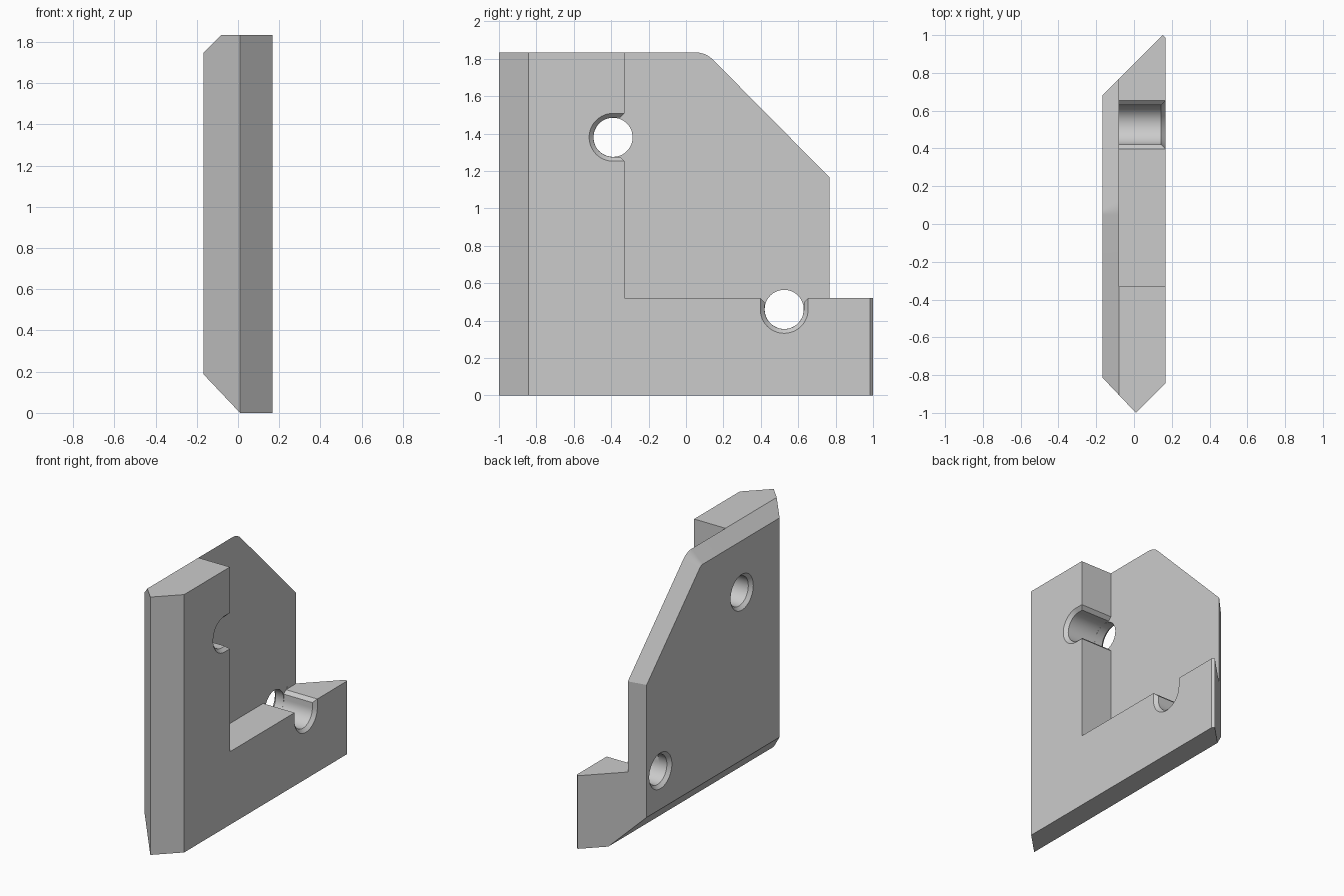
import bpy, bmesh
from math import sin, cos, pi, radians

if "Cube" in bpy.data.objects:
    bpy.data.objects.remove(bpy.data.objects["Cube"])

grey = bpy.data.materials.new("plain grey")
grey.use_nodes = True
colour = (0.6, 0.6, 0.6, 1)
grey.diffuse_color = colour
grey.node_tree.nodes["Principled BSDF"].inputs["Base Color"].default_value = colour

OUT, STEP, TOP = 0.167, -0.08, 1.834      # outer face, step face, height
STEP_Y, STEP_Z = -0.33, 0.52              # inner edges of the L
BORE, LIP = 0.105, 0.023                  # hole radius and countersink


def bridge(bm, a, b):
    for i in range(len(a)):
        j = (i + 1) % len(a)
        bm.faces.new((a[i], a[j], b[j], b[i]))


def finish(bm, name):
    bmesh.ops.recalc_face_normals(bm, faces=bm.faces)
    mesh = bpy.data.meshes.new(name)
    bm.to_mesh(mesh)
    bm.free()
    mesh.materials.append(grey)
    ob = bpy.data.objects.new(name, mesh)
    bpy.context.collection.objects.link(ob)
    return ob


def loft(name, sections):
    """Closed solid through (x, [(y, z), ...]) sections."""
    bm = bmesh.new()
    loops = [[bm.verts.new((x, y, z)) for y, z in pts] for x, pts in sections]
    for a, b in zip(loops, loops[1:]):
        bridge(bm, a, b)
    bm.faces.new(loops[0])
    bm.faces.new(loops[-1])
    return finish(bm, name)


def plate_outline(front, back, bottom, inset):
    """Plate profile with a cut, rounded upper back corner."""
    r = 0.133 - inset
    arc = [(0.05 + r * sin(k * pi / 32), TOP - 0.133 + r * cos(k * pi / 32))
           for k in range(9)]
    corner_z = 1.165 - inset * 0.414
    return [(front, bottom), (back, bottom), (back, STEP_Z), (back, corner_z),
            *reversed(arc), (STEP_Y, TOP - inset), (front, TOP - inset)]


def leg_outline(front, back, bottom):
    return [(front, bottom), (back, bottom), (back, STEP_Z),
            (STEP_Y, STEP_Z), (STEP_Y, TOP), (front, TOP)]


# Body: chamfered plate carrying a thick L along its front and bottom
bm = bmesh.new()
outer = [bm.verts.new((-OUT, *p)) for p in plate_outline(-0.813, 0.681, 0.187, 0.087)]
inner = [bm.verts.new((STEP, *p)) for p in plate_outline(-0.905, 0.768, 0.095, 0)]
bridge(bm, outer, inner)
bm.faces.new(outer)
corner = bm.verts.new((STEP, STEP_Y, STEP_Z))
bm.faces.new(inner[2:-1] + [corner])
last = inner[:3] + [corner] + inner[-2:]
for x, front, back in ((0.01, -1, 0.858), (0.152, -0.858, 1), (OUT, -0.843, 0.985)):
    ring = [bm.verts.new((x, *p)) for p in leg_outline(front, back, 0)]
    bridge(bm, last, ring)
    last = ring
bm.faces.new(last)
bmesh.ops.dissolve_limit(bm, angle_limit=radians(0.3), verts=bm.verts, edges=bm.edges)
body = finish(bm, "corner_bracket")


def cut(cutter):
    mod = body.modifiers.new("cut", "BOOLEAN")
    mod.operation, mod.solver, mod.object = "DIFFERENCE", "EXACT", cutter
    cutter.hide_render = True
    bpy.context.view_layer.objects.active = body
    bpy.ops.object.modifier_apply(modifier=mod.name)
    bpy.data.objects.remove(cutter)


def drill(cy, cz, upward):
    """Countersunk hole that becomes a U channel open towards the step."""
    def place(pts):
        return [(cy + v, cz + u) if upward else (cy + u, cz + v) for u, v in pts]

    def channel(r):
        arc = [(r * cos(pi / 2 + k * pi / 24), r * sin(pi / 2 + k * pi / 24))
               for k in range(25)]
        return place(arc + [(0.16, -r), (0.16, r)])

    def circle(r):
        return place([(r * cos(k * pi / 24), r * sin(k * pi / 24)) for k in range(48)])

    floor = STEP - 0.0005
    edge = STEP_Z - cz if upward else STEP_Y - cy
    # U channel with a bevelled mouth on the outer face
    cut(loft("channel_cutter", [(floor, channel(BORE)), (OUT - LIP, channel(BORE)),
                                (OUT + LIP, channel(BORE + 2 * LIP))]))
    # Bevel along the open edges of the channel
    lo, hi, wide = edge - LIP, edge + LIP, BORE + 2 * LIP
    bevel = place([(lo, -BORE), (hi, -wide), (hi, wide), (lo, BORE)])
    cut(loft("bevel_cutter", [(floor, bevel), (OUT + 0.1, bevel)]))
    # Round hole through the plate, countersunk on the far face
    bore = BORE - 0.0005
    cut(loft("bore_cutter", [(-OUT - LIP, circle(bore + 2 * LIP)),
                             (-OUT + LIP, circle(bore)),
                             (STEP, circle(bore)), (STEP + 0.02, circle(bore - 0.01))]))


drill(-0.39, 1.38, False)
drill(0.525, 0.46, True)

bpy.ops.object.select_all(action="DESELECT")
body.select_set(True)
bpy.context.view_layer.objects.active = body
bpy.ops.object.shade_smooth_by_angle(angle=radians(20))
